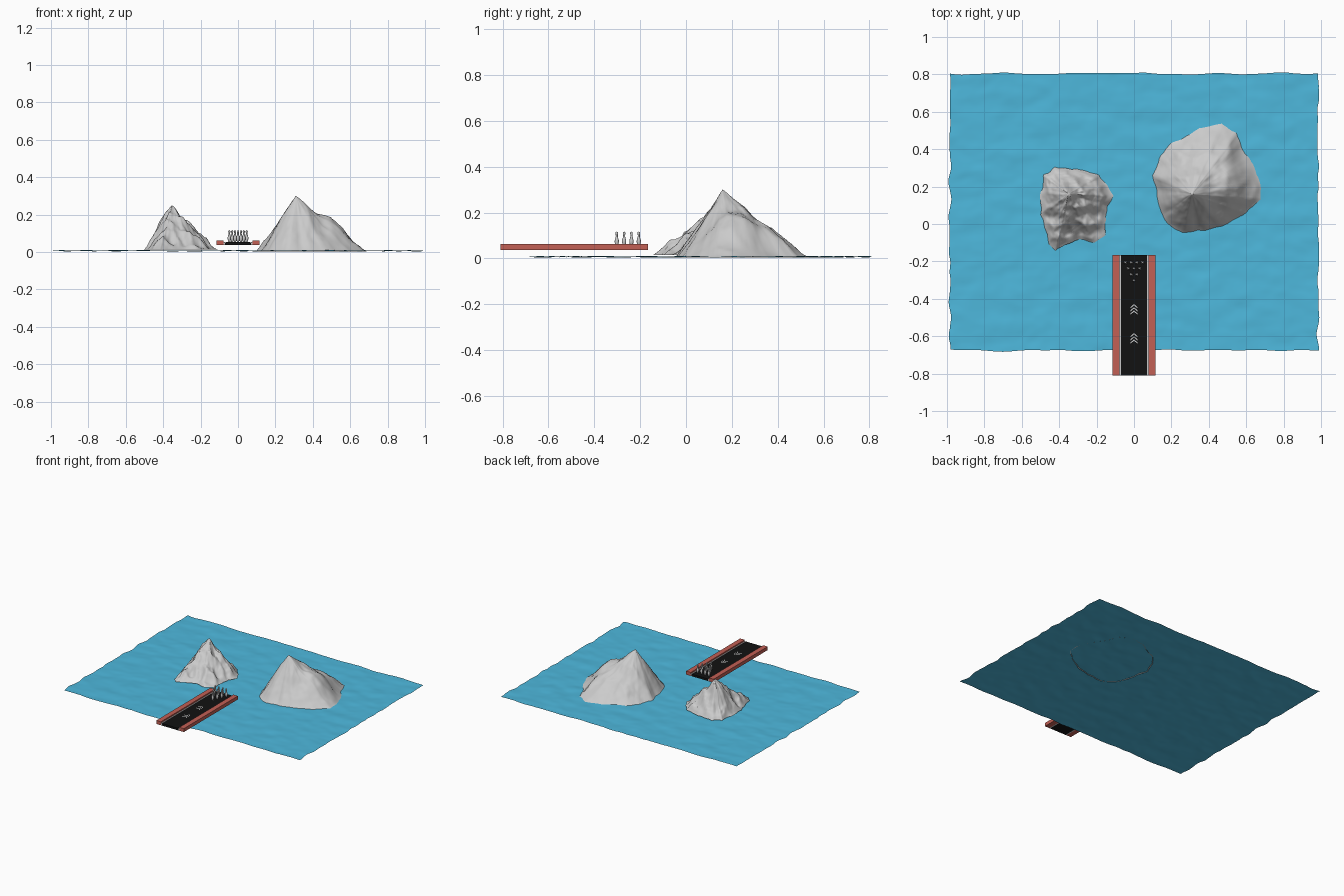
import bpy, bmesh, math
from mathutils import Vector, noise

if "Cube" in bpy.data.objects:
    bpy.data.objects.remove(bpy.data.objects["Cube"])


def material(name, rgb):
    m = bpy.data.materials.new(name)
    m.diffuse_color = (*rgb, 1)
    m.use_nodes = True
    m.node_tree.nodes["Principled BSDF"].inputs["Base Color"].default_value = m.diffuse_color
    return m


BLUE = material("water_blue", (0.076, 0.48, 0.72))
RED = material("rail_red", (0.54, 0.115, 0.09))
BLACK = material("lane_black", (0.006, 0.006, 0.006))


def add_object(name, verts, faces, mat=None, smooth=False):
    me = bpy.data.meshes.new(name)
    me.from_pydata(verts, [], faces)
    bm = bmesh.new()
    bm.from_mesh(me)
    bmesh.ops.recalc_face_normals(bm, faces=bm.faces)
    bm.to_mesh(me)
    bm.free()
    if smooth:
        me.shade_smooth()
    if mat:
        me.materials.append(mat)
    ob = bpy.data.objects.new(name, me)
    bpy.context.collection.objects.link(ob)
    return ob


def box(name, lo, hi, mat=None):
    v = [(x, y, z) for x in (lo[0], hi[0]) for y in (lo[1], hi[1]) for z in (lo[2], hi[2])]
    f = [(0, 1, 3, 2), (4, 6, 7, 5), (0, 4, 5, 1), (2, 3, 7, 6), (0, 2, 6, 4), (1, 5, 7, 3)]
    return add_object(name, v, f, mat)


# Water: rippled sheet with wavering edges
def water(nx=120, ny=90):
    verts, faces = [], []
    for j in range(ny + 1):
        for i in range(nx + 1):
            x = -0.985 + 1.97 * i / nx
            y = -0.675 + 1.48 * j / ny
            dx = 0.016 * noise.noise((x * 4, y * 11, 3.1))
            dy = 0.010 * noise.noise((x * 8, y * 5, 8.7))
            z = 0.007 + 0.004 * noise.noise((x * 7, y * 12, 0)) \
                + 0.0015 * noise.noise((x * 18, y * 26, 5))
            verts.append((x + dx, y + dy, max(z, 0)))
    w = nx + 1
    for j in range(ny):
        for i in range(nx):
            a = j * w + i
            faces.append((a, a + 1, a + w + 1, a + w))
    ob = add_object("water", verts, faces, BLUE, True)
    # keep the open sheet facing up
    if ob.data.polygons[0].normal.z < 0:
        ob.data.flip_normals()


# Mountain: rings shrinking from a shore outline to the peak, with rocky noise
def mountain(name, outline, peak, base, rough, freq, bumps=(), power=1.12,
             sub=6, rings=36):
    p = Vector(peak)
    n = len(outline)
    shore = []
    for k in range(n):
        a, b = Vector(outline[k]), Vector(outline[(k + 1) % n])
        for s in range(sub):
            q = a.lerp(b, s / sub)
            wob = 0.012 * rough / 0.03 * noise.noise((q.x * 25, q.y * 25, 2))
            shore.append(q + (q - p.xy).normalized() * wob)
    m = len(shore)
    verts, faces = [peak], []
    for r in range(1, rings + 1):
        t = r / rings
        for q in shore:
            xy = p.xy.lerp(q, t)
            env = min(1, t * 4) * min(1, (1 - t) * 5)
            h = (peak[2] - base) * (1 - t) ** power
            ridge = abs(noise.noise((xy.x * freq, xy.y * freq, 1)))
            fine = noise.fractal((xy.x * freq * 2, xy.y * freq * 2, 4), 0.8, 2.0, 3)
            h += env * rough * (0.55 - 2 * ridge + 0.45 * fine)
            for bx, by, rad, amp in bumps:
                d2 = (xy.x - bx) ** 2 + (xy.y - by) ** 2
                h += amp * math.exp(-d2 / rad ** 2) * min(1, (1 - t) * 5)
            verts.append((xy.x, xy.y, base + max(h, 0)))
    for k in range(m):
        k2 = (k + 1) % m
        faces.append((0, 1 + k, 1 + k2))
        for r in range(rings - 1):
            a, b = 1 + r * m, 1 + (r + 1) * m
            faces.append((a + k, b + k, b + k2, a + k2))
    ob = add_object(name, verts, faces, None, True)
    if sum(f.normal.z for f in ob.data.polygons) < 0:
        ob.data.flip_normals()


water()
mountain("small_mountain",
         [(-.48, .26), (-.42, .30), (-.29, .29), (-.19, .26), (-.14, .21), (-.11, .15),
          (-.14, .09), (-.155, .01), (-.15, -.06), (-.21, -.10), (-.29, -.08), (-.37, -.11),
          (-.42, -.14), (-.455, -.11), (-.47, -.03), (-.50, .05), (-.50, .13), (-.49, .21)],
         (-.35, .16, .245), .015, .026, 11, [(-.40, .15, .05, .02)])
mountain("large_mountain",
         [(.10, .26), (.14, .37), (.20, .44), (.27, .47), (.35, .52), (.47, .54),
          (.55, .49), (.58, .41), (.64, .32), (.69, .21), (.68, .13), (.59, .05),
          (.49, -.01), (.38, -.035), (.26, -.05), (.18, 0), (.14, .06), (.12, .16)],
         (.31, .16, .30), .004, .016, 8,
         [(.51, .24, .09, .05), (.52, .38, .08, .03), (.21, .17, .06, .02)])

# Bowling lane with gutters and side rails
Y0, Y1 = -0.81, -0.165
TOP = 0.053
box("lane", (-.066, Y0, .037), (.066, Y1, TOP), BLACK)
for side, s in (("left", -1), ("right", 1)):
    def span(a, b):
        return sorted((s * a, s * b))
    a, b = span(.066, .069)
    box(side + "_gutter_gap", (a, Y0, .037), (b, Y1, .049), BLACK)
    a, b = span(.069, .077)
    box(side + "_gutter", (a, Y0, .037), (b, Y1, TOP))
    a, b = span(.077, .115)
    box(side + "_rail", (a, Y0, .037), (b, Y1, .063), RED)

# Aiming chevrons, three per group
for g, yc in enumerate((-.457, -.612)):
    for c in range(3):
        y = yc - .012 + c * .017
        z = TOP + .0008
        hw, d, th = .02, .017, .007
        pts = [(-hw, y - d), (0, y), (hw, y - d), (hw, y - d + th), (0, y + th), (-hw, y - d + th)]
        add_object(f"chevron_{g}_{c}", [(px, py, z) for px, py in pts],
                   [(0, 1, 4, 5), (1, 2, 3, 4)])

# Pins: one lathed mesh shared by ten objects
PROFILE = [(.0045, 0), (.0065, .006), (.0092, .018), (.0088, .026), (.0055, .038),
           (.0042, .045), (.0048, .051), (.0058, .056), (.0048, .061)]
SEG = 16
verts = [(r * math.cos(2 * math.pi * k / SEG), r * math.sin(2 * math.pi * k / SEG), z)
         for r, z in PROFILE for k in range(SEG)]
faces = [(i * SEG + k, i * SEG + (k + 1) % SEG, (i + 1) * SEG + (k + 1) % SEG, (i + 1) * SEG + k)
         for i in range(len(PROFILE) - 1) for k in range(SEG)]
top = len(verts)
verts += [(0, 0, .064), (0, 0, 0)]
last = (len(PROFILE) - 1) * SEG
for k in range(SEG):
    k2 = (k + 1) % SEG
    faces += [(last + k, last + k2, top), (k2, k, top + 1)]
first = None
for row in range(4):
    for c in range(row + 1):
        if first is None:
            ob = first = add_object("pin", verts, faces, None, True)
        else:
            ob = bpy.data.objects.new("pin", first.data)
            bpy.context.collection.objects.link(ob)
        ob.location = ((c - row / 2) * .031, -.302 + row * .032, TOP)
